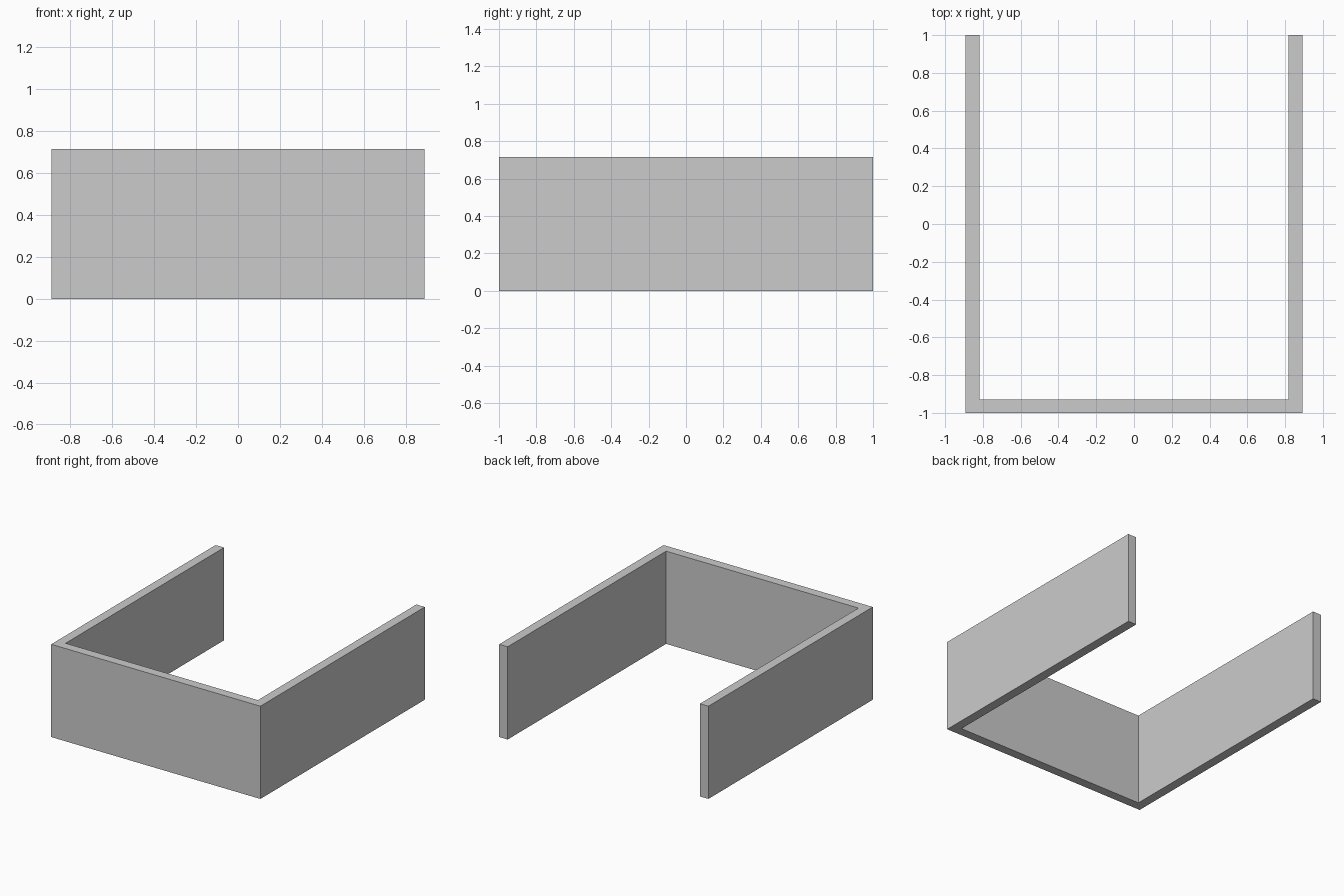
import bpy
import bmesh

if "Cube" in bpy.data.objects:
    bpy.data.objects.remove(bpy.data.objects["Cube"])

HALF_W, HALF_L, HEIGHT, WALL = 0.891, 1.0, 0.714, 0.072


def extrude_profile(name, points, height):
    """Make a solid by extruding a flat XY outline upward."""
    bm = bmesh.new()
    face = bm.faces.new([bm.verts.new((x, y, 0)) for x, y in points])
    top = bmesh.ops.extrude_face_region(bm, geom=[face], use_keep_orig=True)["geom"]
    verts = [v for v in top if isinstance(v, bmesh.types.BMVert)]
    bmesh.ops.translate(bm, vec=(0, 0, height), verts=verts)
    bmesh.ops.recalc_face_normals(bm, faces=bm.faces)
    mesh = bpy.data.meshes.new(name)
    bm.to_mesh(mesh)
    bm.free()
    obj = bpy.data.objects.new(name, mesh)
    bpy.context.collection.objects.link(obj)
    return obj


# U-shaped wall: right half of the outline, mirrored for the left half
right = [(HALF_W, -HALF_L), (HALF_W, HALF_L),
         (HALF_W - WALL, HALF_L), (HALF_W - WALL, -HALF_L + WALL)]
left = [(-x, y) for x, y in reversed(right)]
extrude_profile("u_shaped_wall", right + left, HEIGHT)
